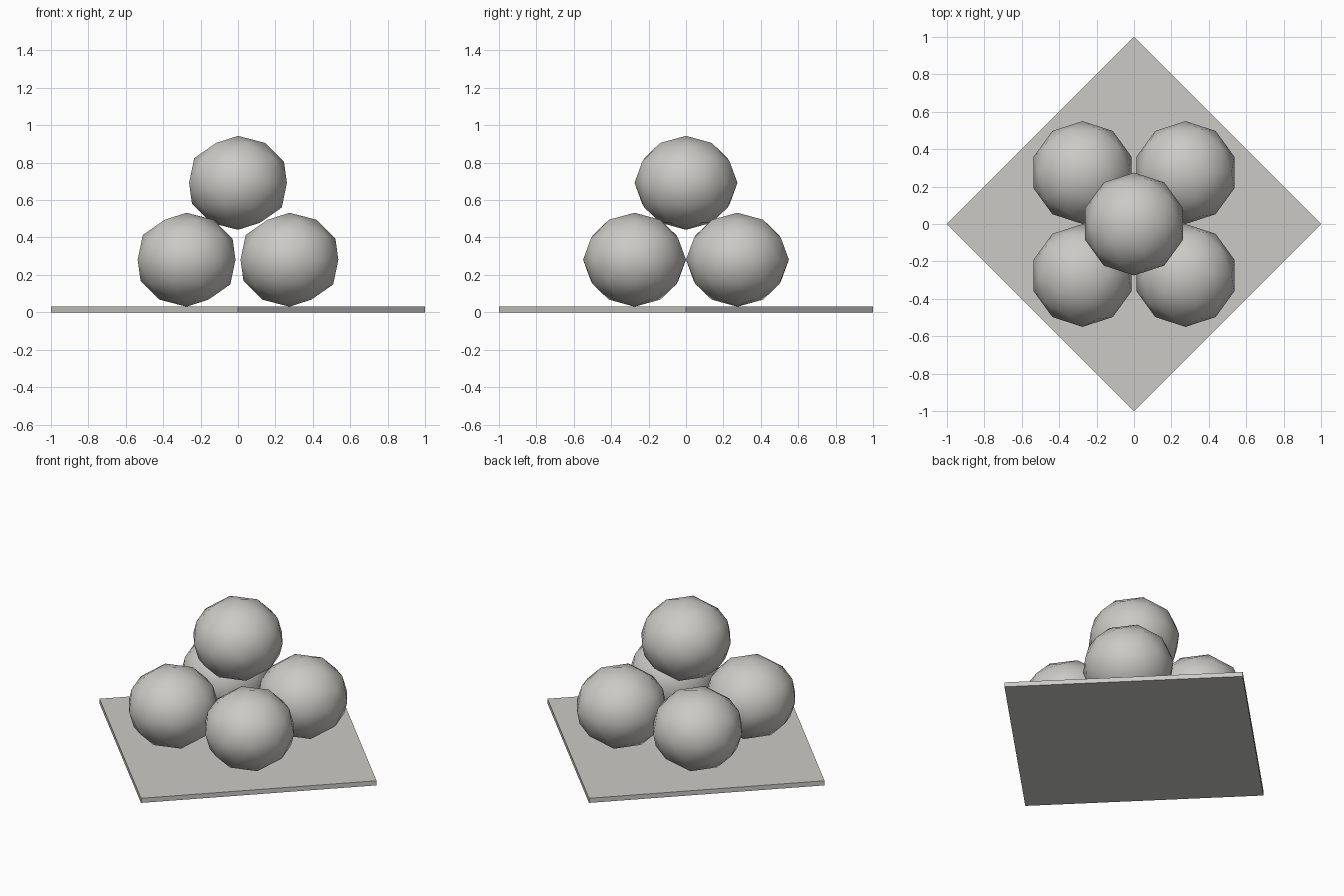
import bpy
import math

cube = bpy.data.objects.get("Cube")
if cube:
    bpy.data.objects.remove(cube, do_unlink=True)

RADIUS = 0.275      # horizontal ball radius
HALF_HEIGHT = 0.251  # balls are slightly flattened
PLATE = 0.03        # plate thickness


def make_material(name, color):
    mat = bpy.data.materials.new(name)
    mat.use_nodes = True
    mat.diffuse_color = color
    mat.node_tree.nodes["Principled BSDF"].inputs["Base Color"].default_value = color
    return mat


stone = make_material("pale_grey", (0.6, 0.59, 0.56, 1))


def make_ball(name, x, y, z):
    bpy.ops.mesh.primitive_ico_sphere_add(subdivisions=2, radius=1, location=(x, y, z))
    ball = bpy.context.object
    ball.name = name
    ball.scale = (RADIUS, RADIUS, HALF_HEIGHT)
    ball.data.materials.append(stone)
    bpy.ops.object.shade_smooth()


# Square base plate turned to a diamond
bpy.ops.mesh.primitive_cube_add(size=1, location=(0, 0, PLATE / 2),
                                rotation=(0, 0, math.pi / 4))
plate = bpy.context.object
plate.name = "base_plate"
plate.scale = (math.sqrt(2), math.sqrt(2), PLATE)
plate.data.materials.append(stone)

# Four balls on the plate, one stacked on top
for side, sx in (("right", -1), ("left", 1)):
    for end, sy in (("front", -1), ("back", 1)):
        make_ball(f"{end}_{side}_ball", sx * RADIUS, sy * RADIUS, PLATE + HALF_HEIGHT)
make_ball("top_ball", 0, 0, 0.692)
